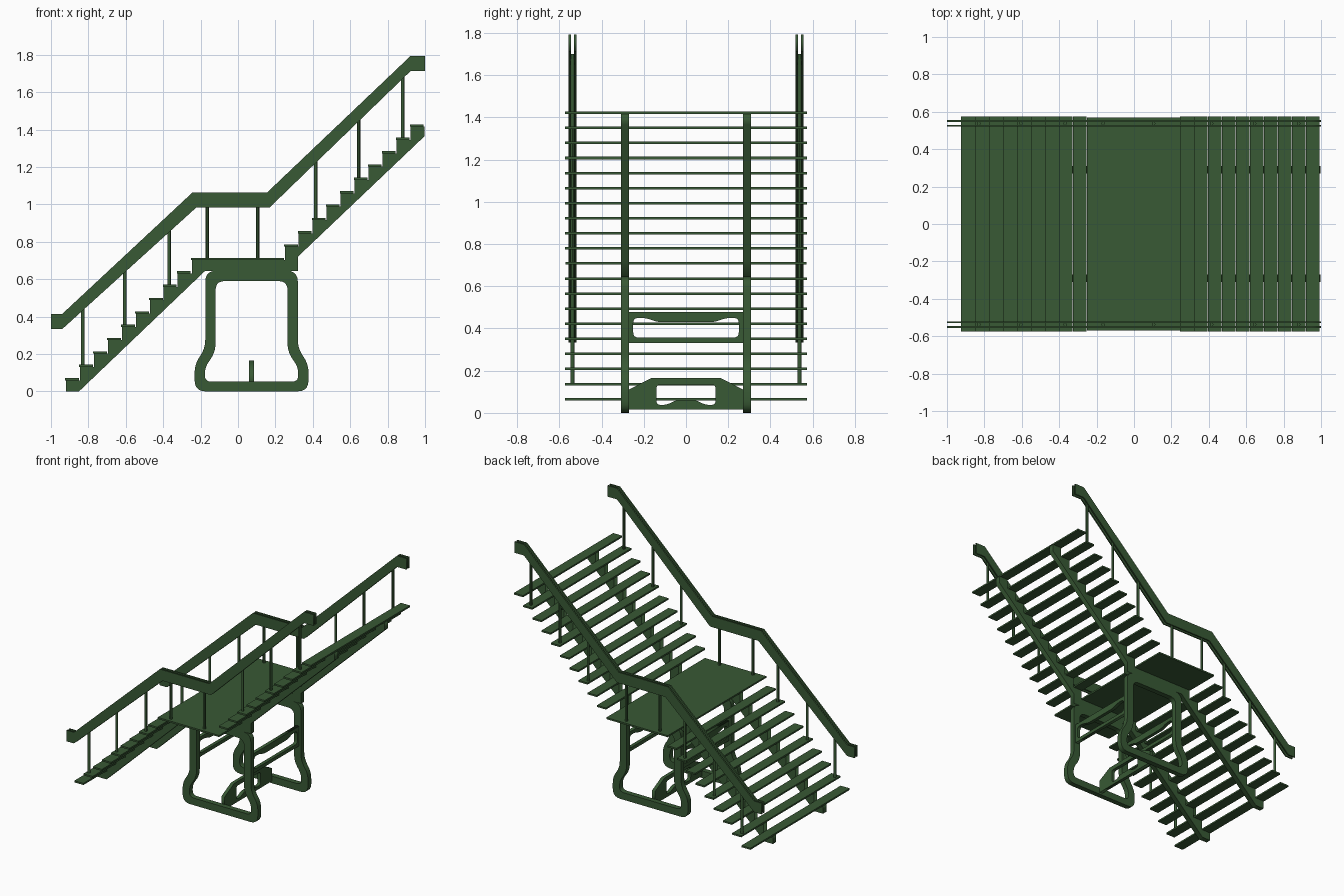
import bpy
from math import pi
from mathutils import Vector, Matrix

if "Cube" in bpy.data.objects:
    bpy.data.objects.remove(bpy.data.objects["Cube"])

green = bpy.data.materials.new("dark_green_paint")
green.diffuse_color = (0.04, 0.1, 0.035, 1)
green.use_nodes = True
green.node_tree.nodes["Principled BSDF"].inputs["Base Color"].default_value = green.diffuse_color

XZ = Matrix.Rotation(pi / 2, 4, 'X')                 # profile drawn in x, z
YZ = Matrix.Rotation(pi / 2, 4, 'Z') @ XZ            # profile drawn in y, z


def rounded(points, radius, steps=5):
    """Round every corner of a closed outline."""
    out, n = [], len(points)
    for i in range(n):
        p = Vector(points[i])
        a = Vector(points[i - 1]) - p
        b = Vector(points[(i + 1) % n]) - p
        r = min(radius, a.length * 0.45, b.length * 0.45)
        a, b = p + a.normalized() * r, p + b.normalized() * r
        for k in range(steps + 1):
            t = k / steps
            out.append(a * (1 - t) ** 2 + p * 2 * t * (1 - t) + b * t * t)
    return out


def plate(name, outlines, frame, location, thickness):
    """Flat plate from an outline, with further outlines as holes."""
    curve = bpy.data.curves.new(name, 'CURVE')
    curve.dimensions = '2D'
    curve.fill_mode = 'BOTH'
    curve.extrude = thickness / 2
    for pts in outlines:
        s = curve.splines.new('POLY')
        s.points.add(len(pts) - 1)
        for sp, p in zip(s.points, pts):
            sp.co = (p[0], p[1], 0, 1)
        s.use_cyclic_u = True
    tmp = bpy.data.objects.new(name + "_curve", curve)
    bpy.context.collection.objects.link(tmp)
    dg = bpy.context.evaluated_depsgraph_get()
    mesh = bpy.data.meshes.new_from_object(tmp.evaluated_get(dg))
    bpy.data.objects.remove(tmp)
    mesh.transform(Matrix.Translation(location) @ frame)
    mesh.materials.clear()
    mesh.materials.append(green)
    ob = bpy.data.objects.new(name, mesh)
    bpy.context.collection.objects.link(ob)
    return ob


def box(name, x0, x1, y0, y1, z0, z1):
    bpy.ops.mesh.primitive_cube_add(size=1, location=((x0 + x1) / 2, (y0 + y1) / 2, (z0 + z1) / 2))
    ob = bpy.context.object
    ob.name = name
    ob.scale = (x1 - x0, y1 - y0, z1 - z0)
    ob.data.materials.append(green)


RISE, RUN, THICK = 0.0714, 0.0747, 0.012
LOW_X, HIGH_X = -0.924, 0.246

# Treads of both flights and the landing
steps = [(LOW_X + i * RUN, (i + 1) * RISE) for i in range(9)]
upper = [(HIGH_X + i * RUN, (i + 11) * RISE) for i in range(10)]
for x, z in steps + upper:
    box("tread", x, x + 0.0735, -0.574, 0.574, z - THICK, z)
landing_z = 10 * RISE
box("landing", -0.251, HIGH_X, -0.57, 0.57, landing_z - THICK, landing_z)

# Saw-toothed stringers
saw = [(LOW_X + 0.004, 0)]
for x, z in steps + [(-0.251, landing_z)] + upper:
    saw += [(x + 0.004, saw[-1][1]), (x + 0.004, z - THICK)]
saw = saw[1:] + [(0.998, saw[-1][1]), (0.998, 1.365), (0.32, 0.72),
                 (0.32, 0.645), (-0.175, 0.645), (-0.85, 0)]

# Leg frame outline and opening
leg_outer = rounded([(-0.175, 0.645), (0.32, 0.645), (0.32, 0.23), (0.377, 0.145),
                     (0.377, 0), (-0.232, 0), (-0.232, 0.145), (-0.175, 0.23)], 0.06)
leg_inner = rounded([(-0.12, 0.59), (0.265, 0.59), (0.265, 0.212), (0.322, 0.128),
                     (0.322, 0.052), (-0.177, 0.052), (-0.177, 0.128), (-0.12, 0.212)], 0.05)

# Handrail side profile
rail = [(-1, 0.333), (-0.94, 0.333), (-0.222, 0.984), (0.17, 0.984), (0.923, 1.713),
        (1, 1.713), (1, 1.794), (0.923, 1.794), (0.155, 1.063), (-0.244, 1.063),
        (-0.94, 0.414), (-1, 0.414)]

# Post positions: x, foot z, top z
posts = [(-0.83, 2, 0.46), (-0.605, 5, 0.67), (-0.368, 8, 0.88), (-0.165, 10, 1.01),
         (0.105, 10, 1.01), (0.415, 13, 1.25), (0.645, 16, 1.47), (0.88, 19, 1.70)]

for side in (-1, 1):
    plate("stringer", [saw], XZ, (0, side * 0.29, 0), 0.038)
    plate("leg_frame", [leg_outer, leg_inner], XZ, (0, side * 0.29, 0), 0.038)
    for y in (0.525, 0.551):
        plate("handrail_board", [rail], XZ, (0, side * y, 0), 0.01)
    for x, level, top in posts:
        foot = level * RISE - 0.005
        bpy.ops.mesh.primitive_cylinder_add(vertices=12, radius=0.0095, depth=top - foot,
                                            location=(x, side * 0.538, (top + foot) / 2))
        post = bpy.context.object
        post.name = "handrail_post"
        post.data.materials.append(green)
        bpy.ops.object.shade_smooth_by_angle()

# Cross braces between the legs
brace = [(-0.275, 0.332), (0.275, 0.332), (0.275, 0.477), (-0.275, 0.477)]
brace_hole = rounded([(-0.25, 0.357), (0.25, 0.357), (0.25, 0.45), (0.19, 0.45),
                      (0.135, 0.43), (-0.135, 0.43), (-0.19, 0.45), (-0.25, 0.45)], 0.025)
for x in (-0.147, 0.293):
    plate("upper_brace", [brace, brace_hole], YZ, (x, 0, 0), 0.025)
foot = [(-0.275, 0.015), (0.275, 0.015), (0.275, 0.108), (0.165, 0.165),
        (-0.165, 0.165), (-0.275, 0.108)]
foot_hole = rounded([(-0.14, 0.038), (-0.09, 0.038), (-0.05, 0.06), (0.05, 0.06), (0.09, 0.038),
                     (0.14, 0.038), (0.14, 0.134), (-0.14, 0.134)], 0.02)
plate("lower_brace", [foot, foot_hole], YZ, (0.072, 0, 0), 0.025)
